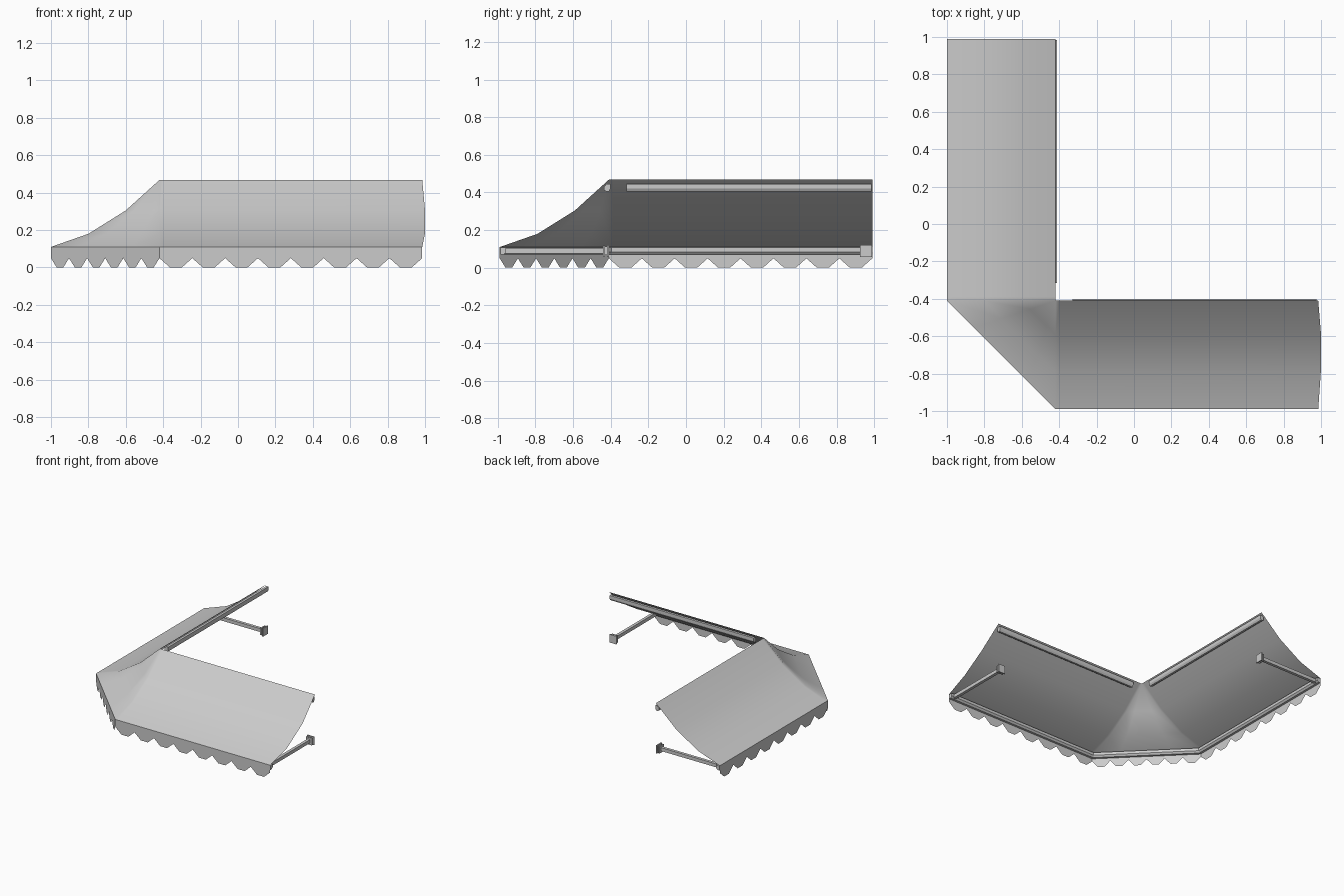
import bpy, bmesh
from mathutils import Vector

cube = bpy.data.objects.get("Cube")
if cube:
    bpy.data.objects.remove(cube, do_unlink=True)


def make_material(name, value):
    mat = bpy.data.materials.new(name)
    mat.use_nodes = True
    colour = (value, value, value, 1)
    mat.diffuse_color = colour
    mat.node_tree.nodes["Principled BSDF"].inputs["Base Color"].default_value = colour
    return mat


GREY = make_material("light grey", 0.6)

# Main dimensions
OUT, WALL, END = -0.99, -0.41, 0.985     # front edge, wall line, free end
LEFT, CORNER = -1.0, -0.42               # outer edge and wall line of the side wing
HEM = 0.11
SLOPE = [(0, HEM, 0), (0.2, 0.18, 0.014), (0.4, 0.305, 0.015), (0.58, 0.468, 0)]
EDGE = [Vector(p) for p in ((LEFT, 0.99), (LEFT, WALL), (CORNER, OUT), (END, OUT))]


def finish(bm, name, solid=True):
    if solid:
        bmesh.ops.recalc_face_normals(bm, faces=bm.faces)
    mesh = bpy.data.meshes.new(name)
    bm.to_mesh(mesh)
    bm.free()
    obj = bpy.data.objects.new(name, mesh)
    bpy.context.collection.objects.link(obj)
    mesh.materials.append(GREY)
    return obj


def loft(name, rings):
    """Skin closed rings of equal size and cap both ends."""
    bm = bmesh.new()
    rows = [[bm.verts.new(p) for p in ring] for ring in rings]
    n = len(rows[0])
    for a, b in zip(rows, rows[1:]):
        for i in range(n):
            j = (i + 1) % n
            bm.faces.new((a[i], a[j], b[j], b[i]))
    bm.faces.new(rows[0])
    bm.faces.new(rows[-1])
    return finish(bm, name)


def box(name, low, high):
    (x0, y0, z0), (x1, y1, z1) = low, high
    return loft(name, [[(x, y0, z0), (x, y1, z0), (x, y1, z1), (x, y0, z1)] for x in (x0, x1)])


# Fabric canopy: two wings joined by a triangular corner panel
def stations(d, bow):
    x, y = LEFT + d, OUT + d
    side = [(x, py) for py in (0.99, WALL + 0.02, WALL)]
    front = [(px, y) for px in (CORNER, CORNER + 0.02, END + bow)]
    a, b = Vector(side[-1]), Vector(front[0])
    hip = [a.lerp(b, t / 4) for t in range(1, 4)]
    return side + hip + front


bm = bmesh.new()
rows = [[bm.verts.new((p[0], p[1], z)) for p in stations(d, bow)] for d, z, bow in SLOPE]
for low, high in zip(rows, rows[1:]):
    for i in range(len(low) - 1):
        bm.faces.new((low[i], low[i + 1], high[i + 1], high[i]))
bmesh.ops.remove_doubles(bm, verts=bm.verts, dist=0.012)
for f in bm.faces:
    f.smooth = True
finish(bm, "fabric_canopy", solid=False)

# Scalloped valance hanging from the outer edge
SCALLOP = [(0, 0.05), (0.32, 0), (0.68, 0), (1, 0.05), (1, HEM), (0, HEM)]
bm = bmesh.new()
for a, b, count in zip(EDGE, EDGE[1:], (8, 6, 8)):
    for k in range(count):
        pts = [(a.lerp(b, (k + t) / count), z) for t, z in SCALLOP]
        bm.faces.new([bm.verts.new((p.x, p.y, z)) for p, z in pts])
bmesh.ops.remove_doubles(bm, verts=bm.verts, dist=0.001)
finish(bm, "scalloped_valance", solid=False)


# Front bar swept along the inside of the valance with mitred corners
def inward(a, b):
    d = (b - a).normalized()
    return Vector((-d.y, d.x))


normals = [inward(a, b) for a, b in zip(EDGE, EDGE[1:])]
mitres = [normals[0]]
for m, n in zip(normals, normals[1:]):
    mitres.append((m + n) / (1 + m.dot(n)))
mitres.append(normals[-1])
BAR = [(0.004, 0.07), (0.022, 0.07), (0.034, 0.084), (0.034, 0.107), (0.004, 0.107)]
loft("front_bar", [[(*(p + m * d), z) for d, z in BAR] for p, m in zip(EDGE, mitres)])

# Wall rails under the upper edge: (distance past the wall line, height)
RAIL = [(-0.025, 0.412), (-0.012, 0.405), (0.0, 0.405), (0.008, 0.42),
        (0.008, 0.446), (-0.012, 0.446), (-0.025, 0.432)]
loft("front_wall_rail", [[(x, WALL + d, z) for d, z in RAIL] for x in (-0.33, 0.975)])
loft("side_wall_rail", [[(CORNER + d, y, z) for d, z in RAIL] for y in (-0.315, 0.985)])

# Support arms with wall brackets: (part, start, end, half width, bottom, top)
ARM_PARTS = [("arm", 0.02, 0.565, 0.012, 0.076, 0.104),
             ("bracket_back", 0.57, 0.58, 0.031, 0.056, 0.122),
             ("bracket_block", 0.56, 0.572, 0.018, 0.068, 0.112),
             ("bracket_front", 0.55, 0.56, 0.027, 0.06, 0.118)]
for part, s, e, w, z0, z1 in ARM_PARTS:
    fx, sy = 0.95, 0.957
    box("front_" + part, (fx - w, OUT + s, z0), (fx + w, OUT + e, z1))
    box("side_" + part, (LEFT + s, sy - w, z0), (LEFT + e, sy + w, z1))
